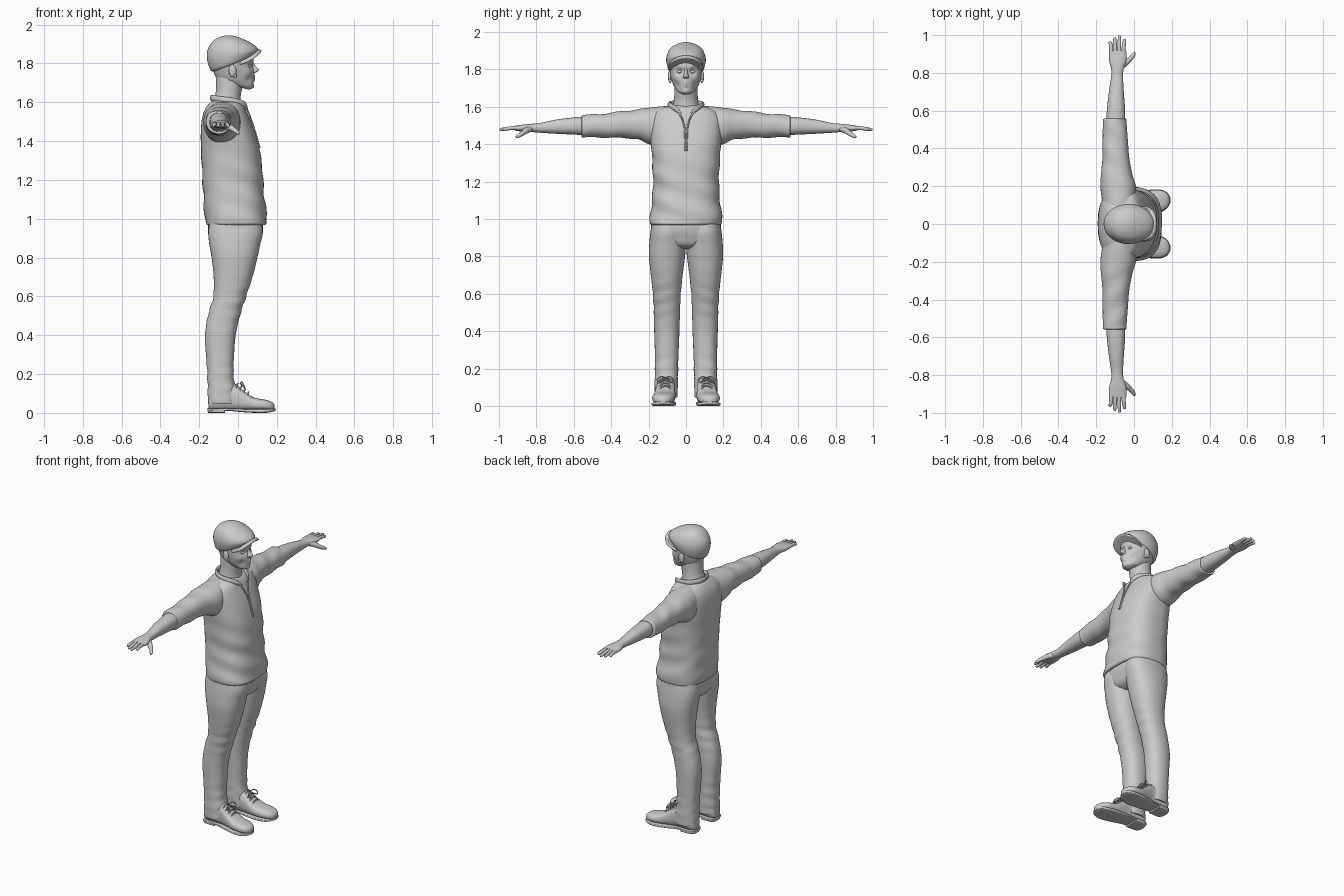
import bpy, bmesh, math
from mathutils import Vector as V


def ring(c, u, v, e=2.0, n=40):
    """Superellipse cross-section: centre, two half-axes, squareness."""
    pts = []
    for i in range(n):
        a = 2 * math.pi * i / n
        ca, sa = math.cos(a), math.sin(a)
        pts.append(V(c) + V(u) * math.copysign(abs(ca) ** (2 / e), ca)
                   + V(v) * math.copysign(abs(sa) ** (2 / e), sa))
    return pts


def body(xb, zb, xf, zf, hw, y=0, e=2.0, n=40):
    """Ring round the body, from a back point to a front point."""
    return ring(((xb + xf) / 2, y, (zb + zf) / 2),
                ((xf - xb) / 2, 0, (zf - zb) / 2), (0, hw, 0), e, n)


def across(y, x0, x1, z0, z1, e=2.0):
    return ring((( x0 + x1) / 2, y, (z0 + z1) / 2), ((x1 - x0) / 2, 0, 0), (0, 0, (z1 - z0) / 2), e)


def along(x, z0, z1, yc, hw, e=2.0):
    return ring((x, yc, (z0 + z1) / 2), (0, hw, 0), (0, 0, (z1 - z0) / 2), e)


def catmull(a, b, c, d, t):
    return 0.5 * (2 * b + (c - a) * t + (2 * a - 5 * b + 4 * c - d) * t * t
                  + (3 * b - a - 3 * c + d) * t ** 3)


def loft(name, rings, steps=5, mirror=False, shape=None):
    """Smooth skin through the rings; shape(p) may move each point."""
    m, full = len(rings), []
    for k in range(m - 1):
        q = [rings[max(0, k - 1)], rings[k], rings[k + 1], rings[min(m - 1, k + 2)]]
        for s in range(steps):
            full.append([catmull(a, b, c, d, s / steps) for a, b, c, d in zip(*q)])
    full.append(rings[-1])
    bm = bmesh.new()
    rows = [[bm.verts.new(shape(p) if shape else p) for p in r] for r in full]
    n = len(rows[0])
    for r0, r1 in zip(rows, rows[1:]):
        for i in range(n):
            j = (i + 1) % n
            bm.faces.new((r0[i], r0[j], r1[j], r1[i]))
    bm.faces.new(rows[0])
    bm.faces.new(rows[-1])
    bmesh.ops.recalc_face_normals(bm, faces=bm.faces)
    me = bpy.data.meshes.new(name)
    bm.to_mesh(me)
    bm.free()
    ob = bpy.data.objects.new(name, me)
    bpy.context.collection.objects.link(ob)
    if mirror:
        ob.modifiers.new("mirror", 'MIRROR').use_axis = (False, True, False)
    return ob


def tube(name, path, radii, mirror=False, flat=1.0, n=14, steps=4):
    path, rings = [V(p) for p in path], []
    for i, p in enumerate(path):
        t = (path[min(i + 1, len(path) - 1)] - path[max(i - 1, 0)]).normalized()
        up = V((0, 0, 1)) if abs(t.z) < 0.9 else V((1, 0, 0))
        u = t.cross(up).normalized()
        r = radii[i] if isinstance(radii, (list, tuple)) else radii
        rings.append(ring(p, u * r * flat, t.cross(u) * r, 2, n))
    return loft(name, rings, steps, mirror)


def ball(name, c, size, mirror=False):
    rings = []
    for k in range(9):
        a = -math.pi / 2 + math.pi * (k + 0.15) / 8.3
        rings.append(ring((c[0], c[1], c[2] + size[2] * math.sin(a)),
                          (size[0] * math.cos(a), 0, 0), (0, size[1] * math.cos(a), 0), 2, 20))
    return loft(name, rings, 1, mirror)


def bumps(spots):
    """Soft dents and swellings: (centre, radius, offset)."""
    def f(p):
        q = p.copy()
        for c, r, o in spots:
            q += V(o) * math.exp(-((p - V(c)).length / r) ** 2)
        return q
    return f


# Head with eye sockets, brow, lips and chin shaped in
face = []
for s in (1, -1):
    face += [((.07, .034 * s, 1.787), .017, (-.012, 0, 0)), ((.075, .03 * s, 1.812), .014, (.005, 0, 0)),
             ((.05, .055 * s, 1.755), .022, (.004, .002 * s, 0)), ((.06, .05 * s, 1.715), .02, (-.005, -.004 * s, 0))]
face += [((.083, 0, 1.73), .011, (.006, 0, 0)), ((.083, 0, 1.713), .01, (.005, 0, 0)),
         ((.083, 0, 1.7), .008, (-.004, 0, 0)), ((.08, 0, 1.682), .014, (.005, 0, 0))]
head = [(-.04, 1.69, .055, 1.665, .03), (-.07, 1.70, .075, 1.674, .048), (-.105, 1.72, .08, 1.695, .063),
        (-.12, 1.74, .082, 1.72, .073), (-.13, 1.77, .083, 1.755, .082), (-.138, 1.80, .078, 1.79, .087),
        (-.138, 1.84, .08, 1.83, .089), (-.12, 1.88, .06, 1.88, .075)]
loft("head", [body(*r, n=80) for r in head], 6, shape=bumps(face))
loft("neck", [body(*r) for r in [(-.13, 1.58, .02, 1.53, .082), (-.12, 1.625, .014, 1.585, .07),
                                 (-.113, 1.67, .014, 1.635, .063), (-.115, 1.74, .03, 1.70, .062)]])
loft("nose", [body(*r, n=24) for r in [(.06, 1.748, .085, 1.75, .01), (.06, 1.755, .1, 1.757, .016),
                                       (.06, 1.766, .107, 1.768, .014), (.06, 1.782, .092, 1.784, .009),
                                       (.06, 1.805, .08, 1.805, .008), (.055, 1.825, .076, 1.825, .008)]], 3)
ball("eye", (.056, .034, 1.787), (.013, .014, .009), True)
ball("ear", (-.028, .087, 1.762), (.02, .01, .032), True)
ball("ear_lobe", (-.016, .085, 1.738), (.01, .007, .013), True)

# Flat cap and its peak
loft("cap", [body(*r) for r in [(-.12, 1.757, .07, 1.835, .086), (-.143, 1.768, .09, 1.848, .097),
                                (-.16, 1.825, .104, 1.868, .106), (-.155, 1.875, .09, 1.89, .1),
                                (-.125, 1.918, .05, 1.915, .08), (-.09, 1.938, .0, 1.936, .045),
                                (-.06, 1.945, -.035, 1.945, .012)]])
loft("cap_peak", [body(*r, e=2.4) for r in [(-.02, 1.786, .112, 1.848, .088), (-.02, 1.79, .12, 1.855, .093),
                                            (-.02, 1.798, .119, 1.863, .092), (-.02, 1.803, .105, 1.868, .086)]], 2,
     shape=lambda p: V((p.x, p.y, p.z - 2.2 * p.y ** 2 + .006)))


# Shirt: torso with soft folds, sleeves, cuffs
def shirt_folds(p):
    k = max(0, min(1, (1.45 - p.z) / .3)) * .0035
    w = k * math.sin(48 * p.z + 14 * p.y + 9 * p.x)
    return V((p.x + w, p.y + w * (1 if p.y > 0 else -1), p.z))


torso = [(.968, -.155, .135, .18), (.97, -.163, .144, .188), (.985, -.168, .15, .193), (1.05, -.174, .144, .188),
         (1.15, -.18, .132, .177), (1.25, -.185, .126, .178), (1.35, -.19, .113, .183), (1.42, -.192, .096, .19),
         (1.5, -.188, .067, .195), (1.55, -.176, .045, .187), (1.582, -.158, .03, .155), (1.604, -.138, .01, .095),
         (1.606, -.125, .0, .08)]
loft("shirt_body", [body(b, z, f, z, w, e=2.5, n=64) for z, b, f, w in torso], 6, shape=shirt_folds)
sleeve = [(.06, -.155, -.01, 1.46, 1.604), (.13, -.17, .01, 1.39, 1.602), (.2, -.178, .01, 1.40, 1.594),
          (.26, -.175, -.008, 1.427, 1.586), (.35, -.167, -.025, 1.433, 1.574), (.45, -.166, -.033, 1.436, 1.562),
          (.53, -.165, -.039, 1.436, 1.556), (.552, -.164, -.04, 1.437, 1.556), (.558, -.156, -.046, 1.442, 1.55),
          (.555, -.14, -.06, 1.46, 1.535)]


def sleeve_folds(p):
    w = .003 * math.sin(45 * p.y + 25 * p.x) * max(0, min(1, (p.y - .2) / .1))
    return V((p.x, p.y, p.z + w))


loft("sleeve", [across(*r, e=2.2) for r in sleeve], mirror=True, shape=sleeve_folds)

# Collar and front opening
tube("collar", [(.048, .028, 1.565), (.03, .06, 1.592), (-.02, .087, 1.606), (-.08, .085, 1.614), (-.125, .045, 1.62),
                (-.136, 0, 1.622)], [.007, .014, .016, .016, .016, .016], True, flat=.5)
tube("neckline_edge", [(.04, .045, 1.575), (.055, .025, 1.545), (.073, .009, 1.495), (.092, .005, 1.435),
                       (.112, .003, 1.365)], .0045, True)

# Forearm running into the palm
arm = [(.52, -.147, -.047, 1.447, 1.547), (.6, -.144, -.047, 1.451, 1.543), (.7, -.133, -.054, 1.456, 1.53),
       (.78, -.121, -.058, 1.461, 1.513), (.82, -.121, -.055, 1.464, 1.509), (.86, -.131, -.042, 1.466, 1.506),
       (.895, -.133, -.039, 1.469, 1.501), (.918, -.13, -.042, 1.474, 1.497)]
loft("forearm_and_palm", [across(*r, e=2.3) for r in arm], mirror=True)

# Fingers and thumb
for i, (x, tip) in enumerate([(-.127, .968), (-.102, .99), (-.077, .998), (-.05, .98)]):
    b = -.086 + (x + .086) * .85
    tube("finger_%d" % (i + 1), [(b, .89, 1.486), (b, .925, 1.486), ((b + x) / 2, .955, 1.483),
                                 (x, tip - .006, 1.478), (x, tip, 1.477)], [.0115, .0108, .0098, .0075, .003], True)
tube("thumb", [(-.07, .83, 1.482), (-.043, .855, 1.472), (-.018, .876, 1.456), (-.001, .898, 1.443),
               (.005, .91, 1.437)], [.016, .016, .0125, .0095, .004], True)

# Trousers: seat and legs
loft("trouser_seat", [body(b, z, f, z, w, e=2.5) for z, b, f, w in
                      [(1.02, -.15, .125, .18), (.95, -.154, .13, .187), (.9, -.15, .118, .18),
                       (.86, -.13, .1, .12), (.84, -.09, .06, .05)]])


def leg_folds(p):
    k = .003 * (math.exp(-((p.z - .57) / .1) ** 2) + .9 * math.exp(-((p.z - .17) / .1) ** 2))
    w = k * math.sin(85 * p.z + 20 * p.y)
    return V((p.x + w, p.y + w * .6, p.z))


leg = [(.99, -.145, .12, .005, .18), (.93, -.153, .128, .002, .19), (.87, -.148, .115, .001, .196),
       (.8, -.136, .1, .005, .198), (.7, -.125, .075, .018, .188), (.6, -.127, .042, .028, .177),
       (.5, -.155, .01, .032, .172), (.4, -.17, -.012, .035, .17), (.3, -.165, -.02, .039, .167),
       (.2, -.158, -.023, .042, .166), (.1, -.156, -.01, .044, .168), (.05, -.154, -.01, .046, .166),
       (.048, -.14, -.02, .055, .155)]
loft("trouser_leg", [body(b, z, f, z, (o - i) / 2, (o + i) / 2, 2.3) for z, b, f, i, o in leg],
     mirror=True, shape=leg_folds)

# Shoes: upper, sole, heel, laces
loft("shoe_upper", [along(*r, e=2.5) for r in
                    [(-.152, .02, .07, .105, .03), (-.13, .012, .13, .106, .048), (-.06, .012, .16, .107, .05),
                     (-.015, .012, .15, .108, .05), (.03, .012, .112, .112, .055), (.08, .012, .08, .117, .06),
                     (.13, .012, .07, .122, .059), (.165, .012, .061, .124, .046), (.183, .014, .05, .125, .028),
                     (.189, .02, .038, .125, .01)]], mirror=True)
loft("shoe_sole", [along(*r, e=5) for r in
                   [(-.156, .008, .024, .105, .024), (-.14, .008, .024, .105, .048), (-.05, .01, .024, .107, .05),
                    (.02, .004, .022, .112, .058), (.09, .0, .02, .118, .064), (.14, .0, .02, .122, .06),
                    (.175, .005, .022, .125, .042), (.192, .01, .024, .125, .014)]], mirror=True)
loft("shoe_heel", [along(*r, e=5) for r in
                   [(-.154, 0, .02, .105, .024), (-.138, 0, .02, .105, .047), (-.075, 0, .02, .106, .049),
                    (-.068, 0, .02, .106, .047)]], 3, mirror=True)
for i in range(4):
    x, z = -.004 + i * .019, .147 - i * .0145
    tube("lace_%d" % (i + 1), [(x - .006, .078, z - .018), (x, .095, z), (x + .003, .11, z + .004),
                               (x, .127, z), (x - .006, .146, z - .018)], .004, True, n=8)
for s, label in ((1, "outer"), (-1, "inner")):
    tube("lace_bow_" + label, [(.012, .11, .15), (.02, .11 + .022 * s, .158), (.03, .11 + .045 * s, .14),
                               (.036, .11 + .035 * s, .127), (.018, .11, .146)], .0035, True, n=8)

# Smooth shading
for ob in bpy.context.scene.objects:
    ob.select_set(True)
    bpy.context.view_layer.objects.active = ob
bpy.ops.object.shade_smooth_by_angle(angle=math.radians(50))
